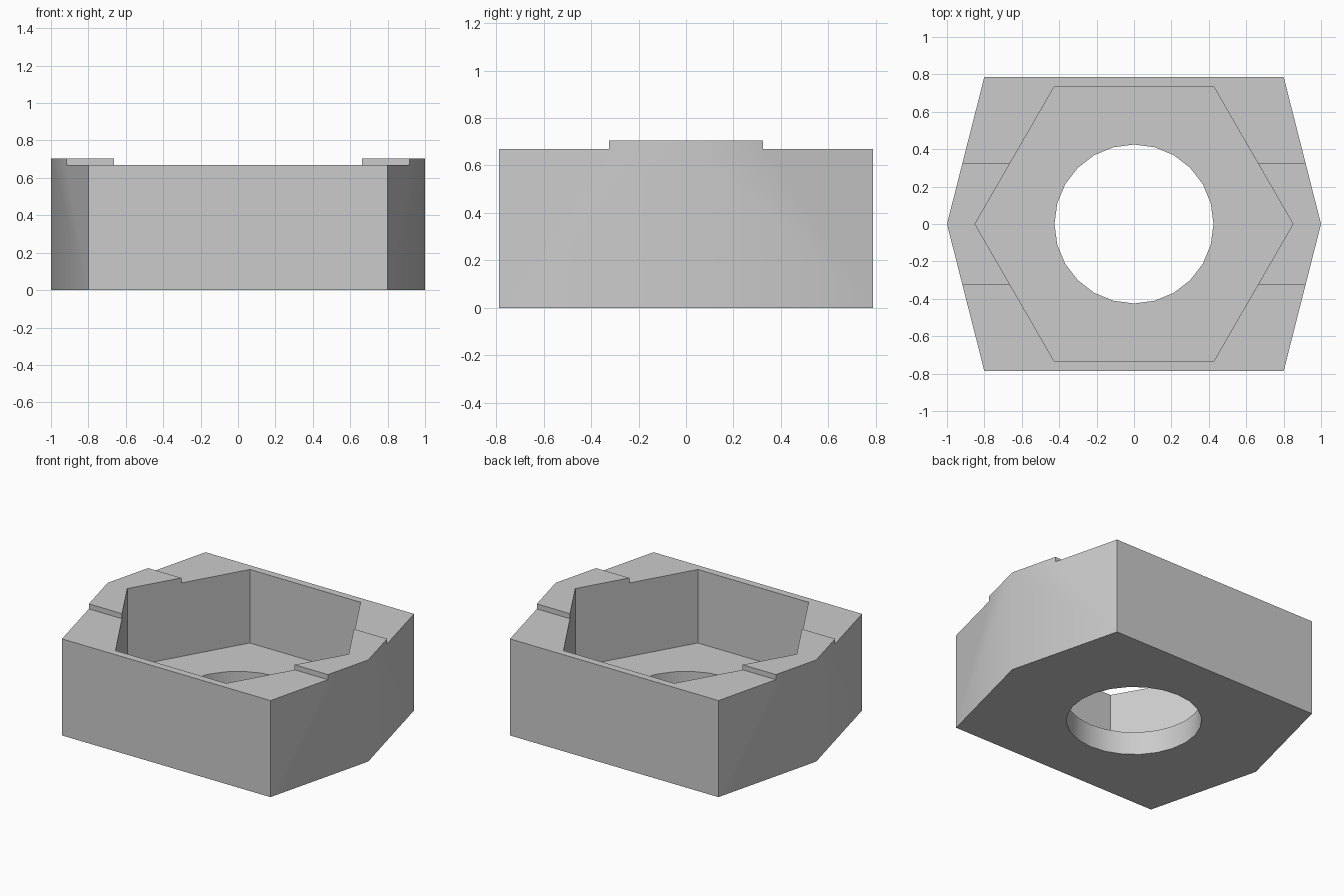
import bpy
import bmesh
import math

cube = bpy.data.objects.get("Cube")
if cube:
    bpy.data.objects.remove(cube, do_unlink=True)

WALL_TOP, PAD_TOP, FLOOR = 0.67, 0.705, 0.16
PAD_HALF = 0.325

grey = bpy.data.materials.new("light_grey")
grey.use_nodes = True
colour = (0.6, 0.6, 0.6, 1)
grey.diffuse_color = colour
grey.node_tree.nodes["Principled BSDF"].inputs["Base Color"].default_value = colour


def prism(name, outline, z0, z1):
    """Extrude a flat outline from z0 up to z1."""
    bm = bmesh.new()
    base = bm.faces.new([bm.verts.new((x, y, z0)) for x, y in outline])
    top = bmesh.ops.extrude_face_region(bm, geom=[base])["geom"]
    bmesh.ops.translate(bm, vec=(0, 0, z1 - z0),
                        verts=[v for v in top if isinstance(v, bmesh.types.BMVert)])
    bmesh.ops.recalc_face_normals(bm, faces=bm.faces)
    mesh = bpy.data.meshes.new(name)
    bm.to_mesh(mesh)
    bm.free()
    mesh.materials.append(grey)
    obj = bpy.data.objects.new(name, mesh)
    bpy.context.collection.objects.link(obj)
    return obj


def ring(sides, radius):
    return [(radius * math.cos(math.tau * i / sides),
             radius * math.sin(math.tau * i / sides)) for i in range(sides)]


def rectangle(y0, y1):
    return [(-2, y0), (2, y0), (2, y1), (-2, y1)]


# Outer block with shallow pointed ends
body = prism("nut_holder_body",
             [(1, 0), (0.8, 0.787), (-0.8, 0.787), (-1, 0), (-0.8, -0.787), (0.8, -0.787)],
             0, PAD_TOP)

# Lowered rims beside the end pads, hexagonal pocket, and round through hole
cutters = [
    prism("front_rim_cutter", rectangle(-2, -PAD_HALF), WALL_TOP, 1),
    prism("back_rim_cutter", rectangle(PAD_HALF, 2), WALL_TOP, 1),
    prism("hex_pocket_cutter", ring(6, 0.85), FLOOR, 1.2),
    prism("round_hole_cutter", ring(24, 0.425), -0.3, 0.4),
]

bpy.context.view_layer.objects.active = body
body.select_set(True)
for cutter in cutters:
    cutter.hide_render = True
    cut = body.modifiers.new(cutter.name, "BOOLEAN")
    cut.operation = "DIFFERENCE"
    cut.solver = "EXACT"
    cut.object = cutter
    bpy.ops.object.modifier_apply(modifier=cut.name)
    bpy.data.objects.remove(cutter, do_unlink=True)

# Soft tips and hole wall, crisp edges elsewhere
bpy.ops.object.shade_smooth_by_angle(angle=math.radians(30))
